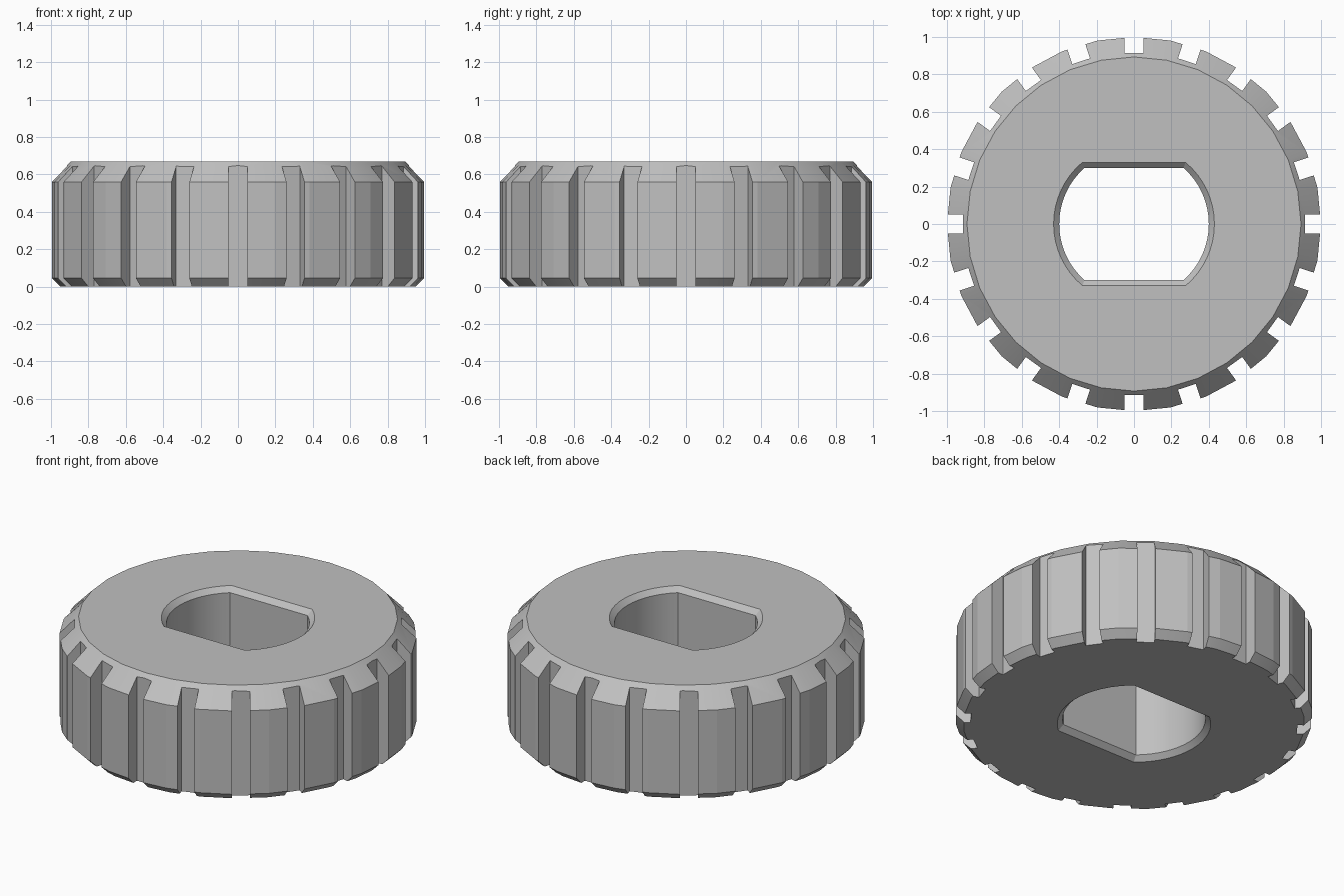
import bpy, bmesh, math
from mathutils import Matrix

if "Cube" in bpy.data.objects:
    bpy.data.objects.remove(bpy.data.objects["Cube"], do_unlink=True)

HEIGHT = 0.67

grey = bpy.data.materials.new("light_grey")
grey.use_nodes = True
grey.diffuse_color = (0.53, 0.53, 0.53, 1)
grey.node_tree.nodes["Principled BSDF"].inputs["Base Color"].default_value = grey.diffuse_color


def loft(bm, loops):
    """Skin a stack of closed loops and cap both ends."""
    rings = [[bm.verts.new(p) for p in loop] for loop in loops]
    n = len(rings[0])
    for a, b in zip(rings, rings[1:]):
        for i in range(n):
            j = (i + 1) % n
            bm.faces.new((a[i], a[j], b[j], b[i]))
    bm.faces.new(rings[0][::-1])
    bm.faces.new(rings[-1])


def circle(r, z, n=32):
    return [(r * math.sin(math.tau * i / n), r * math.cos(math.tau * i / n), z)
            for i in range(n)]


def double_flat(offset, z, steps=16):
    """Circle cut by two parallel flats, grown by an offset."""
    r, flat = 0.40 + offset, 0.30 + offset
    half = math.asin(flat / r)
    loop = []
    for base in (0, math.pi):
        for i in range(steps + 1):
            a = base - half + 2 * half * i / steps
            loop.append((r * math.cos(a), r * math.sin(a), z))
    return loop


def finish(bm, name):
    bmesh.ops.recalc_face_normals(bm, faces=bm.faces)
    mesh = bpy.data.meshes.new(name)
    bm.to_mesh(mesh)
    bm.free()
    mesh.materials.append(grey)
    obj = bpy.data.objects.new(name, mesh)
    bpy.context.collection.objects.link(obj)
    return obj


# Chamfered disc
bm = bmesh.new()
loft(bm, [circle(r, z) for r, z in
          ((0.955, 0), (1, 0.045), (1, 0.56), (0.893, HEIGHT))])
knob = finish(bm, "grip_wheel")

# Cutter: twenty rim notches and the chamfered double-flat bore
bm = bmesh.new()
for i in range(20):
    place = (Matrix.Rotation(math.tau * i / 20, 4, "Z")
             @ Matrix.Translation((1.015, 0, HEIGHT / 2))
             @ Matrix.Diagonal((0.2, 0.1, 1, 1)))
    bmesh.ops.create_cube(bm, size=1, matrix=place)
loft(bm, [double_flat(o, z) for o, z in
          ((0.05, -0.02), (0, 0.03), (0, HEIGHT - 0.03), (0.05, HEIGHT + 0.02))])
cutter = finish(bm, "notch_and_bore_cutter")
cutter.hide_render = True

# Cut and apply
bpy.ops.object.select_all(action="DESELECT")
bpy.context.view_layer.objects.active = knob
knob.select_set(True)
cut = knob.modifiers.new("cut", "BOOLEAN")
cut.operation = "DIFFERENCE"
cut.solver = "EXACT"
cut.object = cutter
bpy.ops.object.modifier_apply(modifier=cut.name)
bpy.data.objects.remove(cutter, do_unlink=True)

# Smooth the bore only; the rim keeps its flat facets
bpy.ops.object.shade_smooth_by_angle(angle=math.radians(10))
